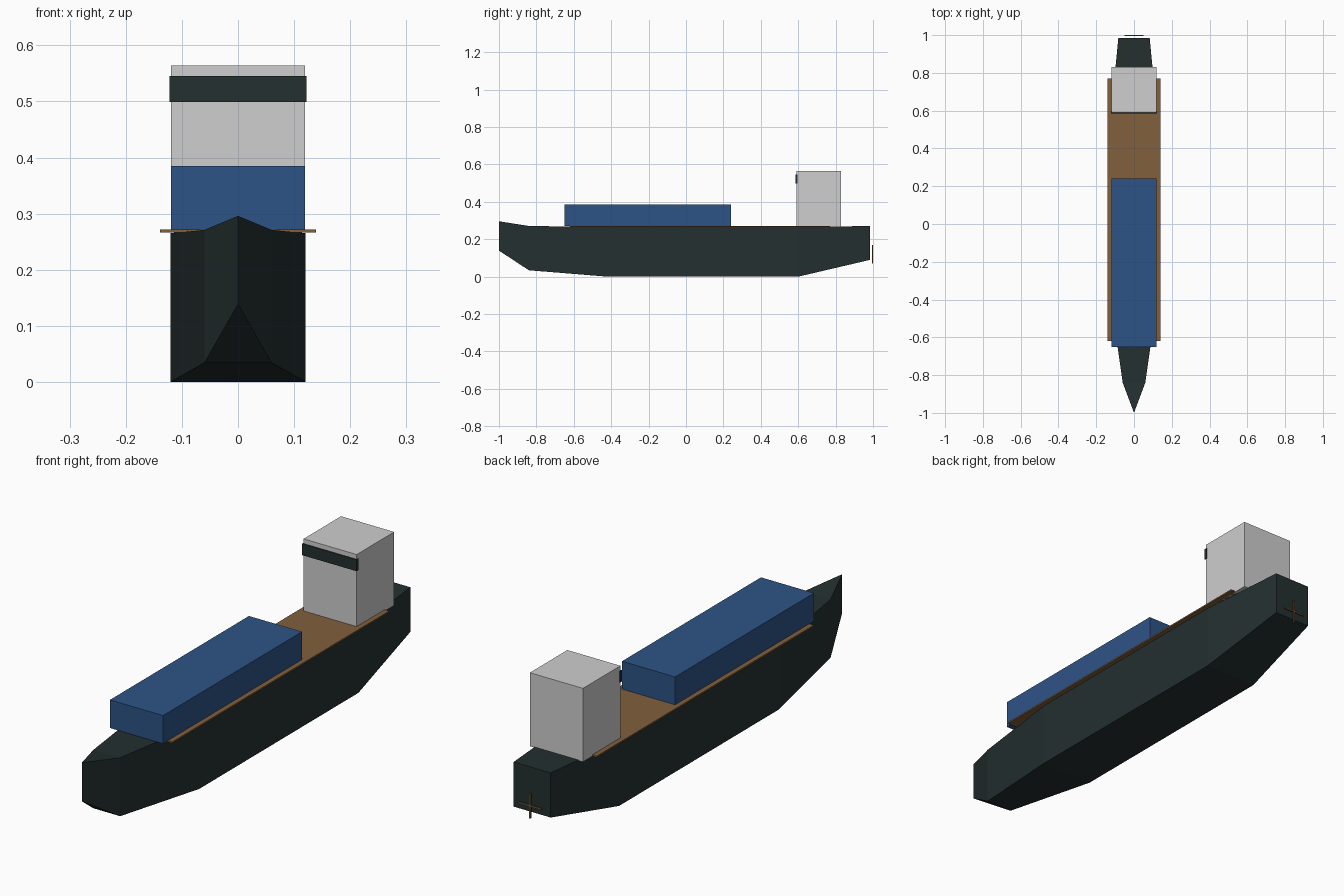
import bpy
import bmesh

default = bpy.data.objects.get("Cube")
if default:
    bpy.data.objects.remove(default, do_unlink=True)


def material(name, colour):
    mat = bpy.data.materials.new(name)
    mat.use_nodes = True
    mat.diffuse_color = (*colour, 1)
    mat.node_tree.nodes["Principled BSDF"].inputs["Base Color"].default_value = (*colour, 1)
    return mat


dark = material("dark slate", (0.018, 0.029, 0.029))
blue = material("cargo blue", (0.027, 0.087, 0.24))
grey = material("light grey", (0.61, 0.62, 0.61))
brown = material("deck brown", (0.22, 0.115, 0.045))


def finish(name, bm, mat):
    bmesh.ops.recalc_face_normals(bm, faces=bm.faces)
    mesh = bpy.data.meshes.new(name)
    bm.to_mesh(mesh)
    bm.free()
    mesh.materials.append(mat)
    obj = bpy.data.objects.new(name, mesh)
    bpy.context.collection.objects.link(obj)
    return obj


def box(name, half_width, y_range, z_range, mat):
    """Box centred on x = 0, spanning the given y and z ranges."""
    bm = bmesh.new()
    bmesh.ops.create_cube(bm, size=1)
    for v in bm.verts:
        v.co.x *= 2 * half_width
        v.co.y = y_range[v.co.y > 0]
        v.co.z = z_range[v.co.z > 0]
    return finish(name, bm, mat)


# Hull: rectangular sections lofted from bow to stern
# (y, half width, keel height, gunwale height)
stations = [
    (-1.0, 0.0, 0.139, 0.296),
    (-0.84, 0.06, 0.034, 0.271),
    (-0.42, 0.12, 0.0, 0.265),
    (0.6, 0.12, 0.0, 0.265),
    (0.985, 0.083, 0.09, 0.271),
]
bm = bmesh.new()
rings = []
for y, w, low, high in stations:
    corners = [(-w, low), (w, low), (w, high), (-w, high)]
    rings.append([bm.verts.new((x, y, z)) for x, z in corners])
for a, b in zip(rings, rings[1:]):
    for i in range(4):
        j = (i + 1) % 4
        bm.faces.new((a[i], a[j], b[j], b[i]))
bm.faces.new(rings[-1])
# the bow section collapses to a sharp stem
bmesh.ops.remove_doubles(bm, verts=bm.verts, dist=0.0005)
finish("hull", bm, dark)

# Deck and load
box("deck", 0.139, (-0.62, 0.77), (0.266, 0.272), brown)
box("cargo", 0.119, (-0.65, 0.24), (0.271, 0.385), blue)

# Bridge with its window band
box("bridge", 0.119, (0.59, 0.83), (0.266, 0.564), grey)
box("bridge_window", 0.122, (0.585, 0.597), (0.499, 0.545), dark)

# Propeller blades behind the stern
box("propeller_blade_horizontal", 0.05, (0.994, 1.0), (0.117, 0.123), brown)
box("propeller_blade_vertical", 0.003, (0.994, 1.0), (0.07, 0.17), brown)
